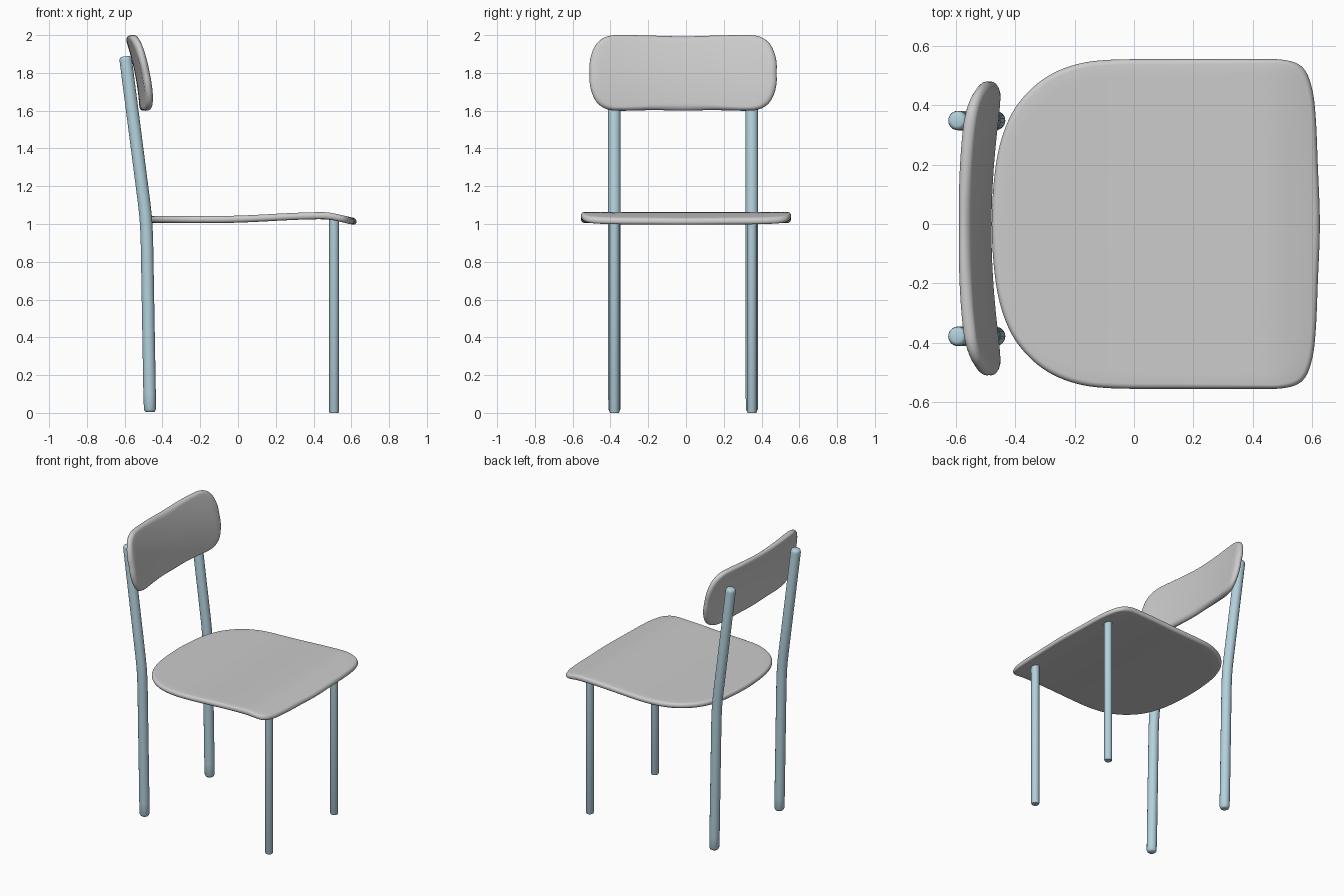
import bpy, bmesh, math
from mathutils import Vector

if "Cube" in bpy.data.objects:
    bpy.data.objects.remove(bpy.data.objects["Cube"])

CY = -0.015  # legs and backrest sit slightly off the seat's centre line


def finish(bm, name, mat=None, angle=50):
    bmesh.ops.recalc_face_normals(bm, faces=bm.faces)
    me = bpy.data.meshes.new(name)
    bm.to_mesh(me)
    bm.free()
    ob = bpy.data.objects.new(name, me)
    bpy.context.collection.objects.link(ob)
    if mat:
        me.materials.append(mat)
    bpy.ops.object.select_all(action='DESELECT')
    ob.select_set(True)
    bpy.context.view_layer.objects.active = ob
    bpy.ops.object.shade_smooth_by_angle(angle=math.radians(angle))
    return ob


def bridge(bm, a, b):
    n = len(a)
    for i in range(n):
        j = (i + 1) % n
        bm.faces.new((a[i], a[j], b[j], b[i]))


def smooth_loop(pts, sub=6):
    """Closed Catmull-Rom curve through 2D points."""
    P = [Vector(p) for p in pts]
    n, out = len(P), []
    for i in range(n):
        a, b, c, d = P[i - 1], P[i], P[(i + 1) % n], P[(i + 2) % n]
        for k in range(sub):
            t = k / sub
            out.append(0.5 * (2 * b + (c - a) * t + (2 * a - 5 * b + 4 * c - d) * t * t
                              + (3 * b - a - 3 * c + d) * t ** 3))
    return out


def pad(name, outline, place, thick, rim):
    """Thin round-edged panel; place(u, v, offset) bends it into space."""
    levels = []
    for s in (1, -1):
        levels += [(k / 14, 0, 0, s * 1.0) for k in range(1, 14)][::s]
        if s == 1:
            levels += [(1, 0, a, 0) for a in [math.radians(d) for d in range(90, -91, -18)]]
    bm = bmesh.new()
    rings = []
    for scale, _, a, side in levels:
        t = side if side else math.sin(a)
        inset = rim if side else rim * (1 - math.cos(a))
        rings.append([bm.verts.new(place(*(p * scale * (1 - inset / p.length)), t * thick / 2))
                      for p in outline])
    for a, b in zip(rings, rings[1:]):
        bridge(bm, a, b)
    for ring, t in ((rings[0], 1), (rings[-1], -1)):
        c = bm.verts.new(place(0, 0, t * thick / 2))
        for i in range(len(ring)):
            bm.faces.new((ring[i - 1], ring[i], c))
    return finish(bm, name)


def tube(name, path, y, mat, n=24):
    """Round rod along (x, z, radius) stations."""
    bm = bmesh.new()
    rings = []
    for i, (x, z, r) in enumerate(path):
        p, q = path[max(i - 1, 0)], path[min(i + 1, len(path) - 1)]
        d = Vector((q[0] - p[0], 0, q[1] - p[1])).normalized()
        side = Vector((d.z, 0, -d.x))
        rings.append([bm.verts.new(Vector((x, y, z)) + r * (side * math.cos(a) + Vector((0, 1, 0)) * math.sin(a)))
                      for a in [2 * math.pi * k / n for k in range(n)]])
    for a, b in zip(rings, rings[1:]):
        bridge(bm, a, b)
    bm.faces.new(rings[0])
    bm.faces.new(rings[-1])
    return finish(bm, name, mat)


def ease(a, b, x):
    t = min(max((x - a) / (b - a), 0), 1)
    return t * t * (3 - 2 * t)


metal = bpy.data.materials.new("painted_metal")
metal.diffuse_color = (0.45, 0.64, 0.72, 1)
metal.use_nodes = True
metal.node_tree.nodes["Principled BSDF"].inputs["Base Color"].default_value = metal.diffuse_color

# Seat: wide rounded panel with a front edge that rolls down
half = [(0.62, 0.2), (0.613, 0.36), (0.6, 0.46), (0.57, 0.527), (0.51, 0.553), (0.4, 0.556),
        (0.15, 0.556), (-0.08, 0.554), (-0.2, 0.537), (-0.3, 0.493), (-0.38, 0.42),
        (-0.432, 0.33), (-0.466, 0.2)]
loop = [(0.627, 0)] + half + [(-0.48, 0)] + [(x, -y) for x, y in half[::-1]]
pad("seat", smooth_loop(loop),
    lambda x, y, t: (x, y, 1.024 + 0.02 * ease(-0.1, 0.45, x) - 0.034 * ease(0.45, 0.66, x) + t),
    0.037, 0.018)

# Backrest: leaning panel, bowed around the sitter
quarter = [(0.494, 0.06), (0.478, 0.12), (0.448, 0.166), (0.4, 0.193), (0.33, 0.2), (0.16, 0.197)]
right = [(0.495, 0)] + quarter + [(0, 0.193)] + [(-y, z) for y, z in quarter[::-1]]
loop = right + [(-0.495, 0)] + [(y, -z) for y, z in [(-p, q) for p, q in quarter] + [(0, 0.2)]
                                + quarter[::-1]]


def place_back(y, z, t):
    bow = 0.03 * min((y / 0.42) ** 2, 1.2)
    x = -0.525 - 0.2 * z - 0.37 * z * z + bow
    return (x + t, y + CY, 1.8 + z + 0.2 * t)


pad("backrest", smooth_loop(loop), place_back, 0.042, 0.03)

# Legs: bent rear posts that carry the backrest, straight front legs under the seat
rear = [(-0.466, 0.004, 0.02), (-0.466, 0.008, 0.026), (-0.466, 0.02, 0.032), (-0.468, 0.1, 0.033),
        (-0.482, 0.9, 0.033), (-0.485, 0.98, 0.033), (-0.489, 1.04, 0.033), (-0.498, 1.12, 0.033),
        (-0.594, 1.865, 0.033), (-0.5955, 1.877, 0.031), (-0.5965, 1.885, 0.026), (-0.597, 1.888, 0.018)]
front = [(0.509, 0.0, 0.023), (0.509, 0.006, 0.026), (0.509, 1.035, 0.026)]
for tag, y in (("left", CY - 0.364), ("right", CY + 0.364)):
    tube("rear_leg_" + tag, rear, y, metal)
    tube("front_leg_" + tag, front, y, metal)
